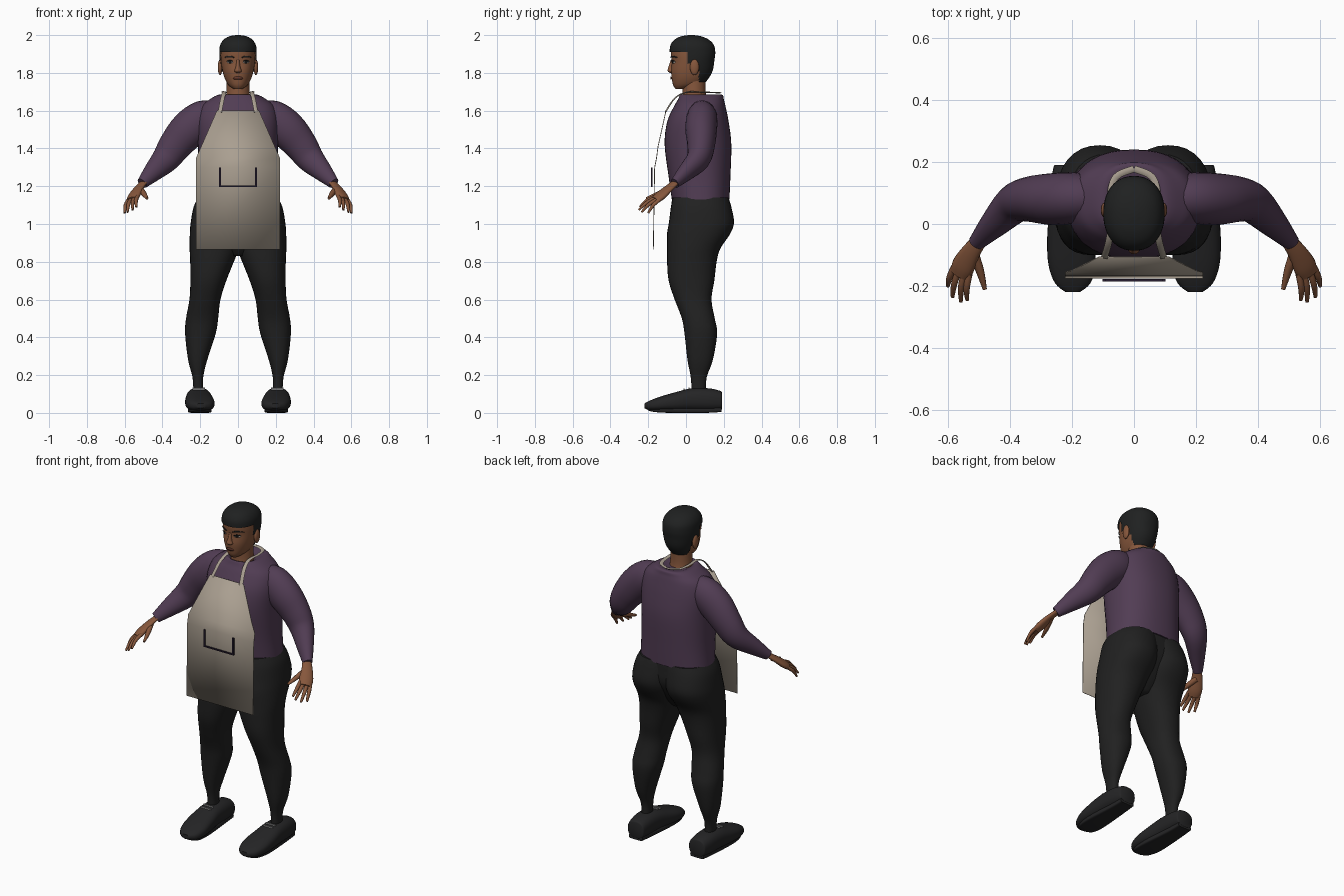
import bpy, bmesh, math
from mathutils import Vector

if "Cube" in bpy.data.objects:
    bpy.data.objects.remove(bpy.data.objects["Cube"])


def material(name, rgb):
    m = bpy.data.materials.new(name)
    m.diffuse_color = (*rgb, 1)
    m.use_nodes = True
    m.node_tree.nodes["Principled BSDF"].inputs["Base Color"].default_value = m.diffuse_color
    return m


SKIN = material("brown skin", (0.24, 0.095, 0.045))
HAIR = material("black hair", (0.014, 0.015, 0.015))
SHIRT = material("plum cloth", (0.083, 0.046, 0.088))
PANTS = material("black cloth", (0.015, 0.015, 0.015))
SHOE = material("black leather", (0.018, 0.018, 0.019))
APRON = material("beige canvas", (0.40, 0.345, 0.28))
TRIM = material("dark navy trim", (0.02, 0.012, 0.03))
LIPS = material("dark lips", (0.13, 0.042, 0.026))
WHITE = material("eye white", (0.5, 0.45, 0.4))
LACE = material("grey lace", (0.3, 0.3, 0.3))


def finish(name, bm, mat, mirror=False, angle=50):
    bmesh.ops.recalc_face_normals(bm, faces=bm.faces)
    me = bpy.data.meshes.new(name)
    bm.to_mesh(me)
    bm.free()
    me.shade_smooth()
    me.set_sharp_from_angle(angle=math.radians(angle))
    me.materials.append(mat)
    ob = bpy.data.objects.new(name, me)
    bpy.context.collection.objects.link(ob)
    if mirror:
        ob.modifiers.new("mirror", "MIRROR").use_mirror_merge = False
    return ob


def smooth_rows(rows, steps):
    """Catmull-Rom interpolation of rows of numbers."""
    out, n = [], len(rows)
    for i in range(n - 1):
        p = [rows[max(0, min(n - 1, i + k))] for k in (-1, 0, 1, 2)]
        for s in range(steps):
            t = s / steps
            out.append([0.5 * (2 * b + (c - a) * t + (2 * a - 5 * b + 4 * c - d) * t * t
                               + (3 * b - a - 3 * c + d) * t ** 3)
                        for a, b, c, d in zip(*p)])
    return out + [list(rows[-1])]


def skin_rings(rings):
    bm = bmesh.new()
    vs = [[bm.verts.new(p) for p in ring] for ring in rings]
    n = len(vs[0])
    for a, b in zip(vs, vs[1:]):
        for i in range(n):
            bm.faces.new((a[i], a[(i + 1) % n], b[(i + 1) % n], b[i]))
    bm.faces.new(vs[0])
    bm.faces.new(vs[-1])
    return bm


def loft(rows, power=2.0, axis="z", seg=32, steps=4):
    """Superellipse sections; each row is (height, u0, u1, v0, v1)."""
    rings = []
    for h, u0, u1, v0, v1 in smooth_rows(rows, steps):
        ring = []
        for i in range(seg):
            a = 2 * math.pi * i / seg
            c, s = math.cos(a), math.sin(a)
            u = (u0 + u1) / 2 + (u1 - u0) / 2 * math.copysign(abs(c) ** (2 / power), c)
            v = (v0 + v1) / 2 + (v1 - v0) / 2 * math.copysign(abs(s) ** (2 / power), s)
            ring.append((u, v, h) if axis == "z" else (u, h, v))
        rings.append(ring)
    return skin_rings(rings)


def tube(rows, side, flat=1.0, seg=16, steps=4):
    """Sweep along (x, y, z, radius) rows, wide along the side vector."""
    pts = smooth_rows(rows, steps)
    rings = []
    for i, (x, y, z, r) in enumerate(pts):
        a, b = pts[max(0, i - 1)], pts[min(len(pts) - 1, i + 1)]
        t = (Vector(b[:3]) - Vector(a[:3])).normalized()
        u = Vector(side)
        u = (u - t * u.dot(t)).normalized()
        v = t.cross(u)
        rings.append([Vector((x, y, z)) + r * (u * math.cos(k) + v * flat * math.sin(k))
                      for k in (2 * math.pi * j / seg for j in range(seg))])
    return skin_rings(rings)


def add_box(bm, lo, hi):
    r = bmesh.ops.create_cube(bm, size=1)
    for v in r["verts"]:
        v.co = [(a + b) / 2 + c * (b - a) for a, b, c in zip(lo, hi, v.co)]


def sym(rows):
    return [(z, -w, w, a, b) for z, w, a, b in rows]


# Head
HEAD = [(1.715, .022, -.055, -.01), (1.735, .05, -.068, .08), (1.77, .07, -.075, .115),
        (1.81, .082, -.079, .135), (1.86, .09, -.075, .143), (1.9, .092, -.079, .148),
        (1.94, .088, -.076, .142), (1.97, .07, -.055, .115), (1.988, .04, -.02, .075),
        (1.995, .005, .02, .035)]
finish("head", loft(sym(HEAD), 2.2, seg=48), SKIN)
finish("neck", loft(sym([(1.63, .07, -.025, .12), (1.69, .062, -.018, .105),
                         (1.78, .06, -.02, .105)])), SKIN)

# Hair shell, trimmed to the hairline
bm = loft([(z + .005, -w - .007, w + .007, a - .007, b + .007) for z, w, a, b in HEAD],
          2.2, seg=64, steps=6)


def bald(f):
    c = f.calc_center_median()
    return not (c.z > 1.913 or (c.y > .005 and c.z > 1.845) or (c.y > .068 and c.z > 1.745))


bmesh.ops.delete(bm, geom=[f for f in bm.faces if bald(f)], context="FACES")
finish("hair", bm, HAIR)


# Face details laid over the head
def face_y(x, z):
    for (z0, w0, a0, b0), (z1, w1, a1, b1) in zip(HEAD, HEAD[1:]):
        if z0 <= z <= z1:
            t = (z - z0) / (z1 - z0)
            w, a, b = w0 + (w1 - w0) * t, a0 + (a1 - a0) * t, b0 + (b1 - b0) * t
            return (a + b) / 2 - (b - a) / 2 * (1 - min(1, abs(x) / w) ** 2.2) ** (1 / 2.2)


def face_patch(name, x, z, w, h, mat, lift, arch=0.0, mirror=True):
    bm = bmesh.new()
    rows = []
    for i in range(9):
        k = i / 4 - 1
        half = h / 2 * max(.1, math.sqrt(1 - k * k))
        px, pz = x + k * w / 2, z - arch * k * k
        rows.append([bm.verts.new((px, face_y(px, q) - lift, q)) for q in (pz - half, pz + half)])
    for a, b in zip(rows, rows[1:]):
        bm.faces.new((a[0], b[0], b[1], a[1]))
    ob = finish(name, bm, mat, mirror)
    ob.modifiers.new("thickness", "SOLIDIFY").thickness = .002


face_patch("eyebrow", .045, 1.886, .056, .009, HAIR, .005, .005)
face_patch("eye", .043, 1.857, .032, .013, WHITE, .004)
face_patch("iris", .043, 1.857, .014, .013, HAIR, .006)
face_patch("eyelash", .043, 1.865, .038, .006, HAIR, .006, .005)
face_patch("mouth", 0, 1.773, .054, .017, LIPS, .005, .002, False)
finish("nose", loft(sym([(1.8, .01, -.086, -.06), (1.81, .02, -.097, -.06),
                         (1.828, .013, -.094, -.06), (1.87, .007, -.08, -.06)]), seg=16), SKIN)
bm = bmesh.new()
bmesh.ops.create_uvsphere(bm, u_segments=16, v_segments=10, radius=1)
for v in bm.verts:
    v.co = (.095 + .012 * v.co.x, .045 + .024 * v.co.y, 1.83 + .042 * v.co.z)
finish("ear", bm, SKIN, True)

# Shirt body and sleeves
finish("shirt_body", loft(sym([(1.13, .216, -.075, .23), (1.25, .21, -.092, .235),
                               (1.42, .212, -.113, .24), (1.54, .215, -.1, .226),
                               (1.62, .195, -.065, .21), (1.66, .15, -.042, .2),
                               (1.685, .1, -.03, .19), (1.672, .065, -.015, .13)]),
                          2.3, seg=40), SHIRT)
finish("sleeve", tube([(.1, .085, 1.57, .07), (.18, .085, 1.56, .096), (.26, .08, 1.5, .1),
                       (.33, .08, 1.42, .088), (.383, .065, 1.345, .074),
                       (.45, 0, 1.275, .052), (.507, -.06, 1.215, .03)],
                      (.7, 0, .7), .84, 24), SHIRT, True)

# Hands
SPREAD = Vector((.8, .35, -.3)).normalized()
finish("palm", tube([(.495, -.05, 1.225, .024), (.525, -.09, 1.19, .031),
                     (.55, -.135, 1.15, .039), (.562, -.163, 1.128, .033)], SPREAD, .5), SKIN, True)
TIPS = [(.538, -.245, 1.09), (.558, -.25, 1.075), (.585, -.235, 1.063), (.6, -.2, 1.058)]
for i, tip in enumerate(TIPS):
    base = Vector((.556, -.15, 1.138)) + SPREAD * (-.029, -.01, .01, .028)[i]
    mid = base.lerp(Vector(tip), .5) + Vector((.005, -.004, .006))
    finish(f"finger_{i + 1}", tube([(*base, .011), (*mid, .0105), (*tip, .006)],
                                   SPREAD, .9, 10), SKIN, True)
finish("thumb", tube([(.52, -.085, 1.188, .017), (.497, -.15, 1.158, .014),
                      (.481, -.21, 1.135, .007)], SPREAD, .9, 10), SKIN, True)

# Trousers
finish("trouser_leg", loft([(.11, .184, .236, .03, .105), (.19, .184, .241, .025, .11),
                            (.28, .163, .264, .008, .142), (.42, .118, .28, -.008, .165),
                            (.5, .105, .275, -.022, .152), (.6, .093, .257, -.06, .135),
                            (.7, .062, .252, -.092, .15), (.8, .022, .253, -.1, .162),
                            (.87, -.005, .256, -.1, .182), (.95, -.025, .255, -.1, .235),
                            (1.01, -.03, .25, -.09, .254), (1.09, -.04, .235, -.08, .24),
                            (1.14, -.04, .21, -.07, .225)], 2.25), PANTS, True)
finish("trouser_seat", loft(sym([(.83, .05, -.04, .1), (.9, .15, -.088, .16),
                                 (1.01, .22, -.088, .222), (1.1, .22, -.078, .225),
                                 (1.14, .212, -.072, .222)]), 2.3), PANTS)

# Shoes with soles and laces
finish("shoe", loft([(.19, .155, .255, .02, .108), (.18, .15, .26, .013, .117),
                     (.12, .145, .27, .01, .13), (.03, .14, .275, .01, .13),
                     (-.05, .13, .28, .008, .111), (-.13, .124, .276, .008, .088),
                     (-.19, .14, .255, .012, .066), (-.22, .175, .22, .025, .05)],
                    2.5, "y"), SHOE, True)
finish("sole", loft([(.188, .16, .25, .005, .03), (.1, .155, .255, 0, .03),
                     (-.08, .14, .265, 0, .03), (-.17, .145, .25, .005, .03),
                     (-.205, .175, .22, .015, .03)], 5, "y"), SHOE, True)
bm = bmesh.new()
for y, z in ((.015, .131), (-.01, .126)):
    add_box(bm, (.175, y - .003, z - .004), (.24, y + .003, z + .004))
finish("shoe_lace", bm, LACE, True, 20)

# Apron panel, neck strap and pocket seam
bm = bmesh.new()
rows = []
for z, w, y in ((.865, .222, -.175), (1.3, .222, -.168), (1.35, .222, -.158),
                (1.41, .195, -.15), (1.6, .112, -.108)):
    rows.append([bm.verts.new((s * w, y, z)) for s in (-1, 1)])
for a, b in zip(rows, rows[1:]):
    bm.faces.new((a[0], a[1], b[1], b[0]))
ob = finish("apron_panel", bm, APRON)
ob.modifiers.new("thickness", "SOLIDIFY").thickness = .004
finish("apron_strap", tube([(.096, -.109, 1.592, .011), (.082, -.06, 1.665, .011),
                            (.073, 0, 1.697, .011), (.077, .08, 1.698, .011),
                            (.06, .15, 1.696, .011), (0, .178, 1.694, .011)],
                           (.95, .3, .1), .3, 8), APRON, True)
bm = bmesh.new()
add_box(bm, (-.1, -.186, 1.197), (.1, -.178, 1.204))
for s in (-1, 1):
    add_box(bm, (s * .096 - .005, -.186, 1.2), (s * .096 + .005, -.178, 1.3))
finish("pocket_seam", bm, TRIM, False, 20)
